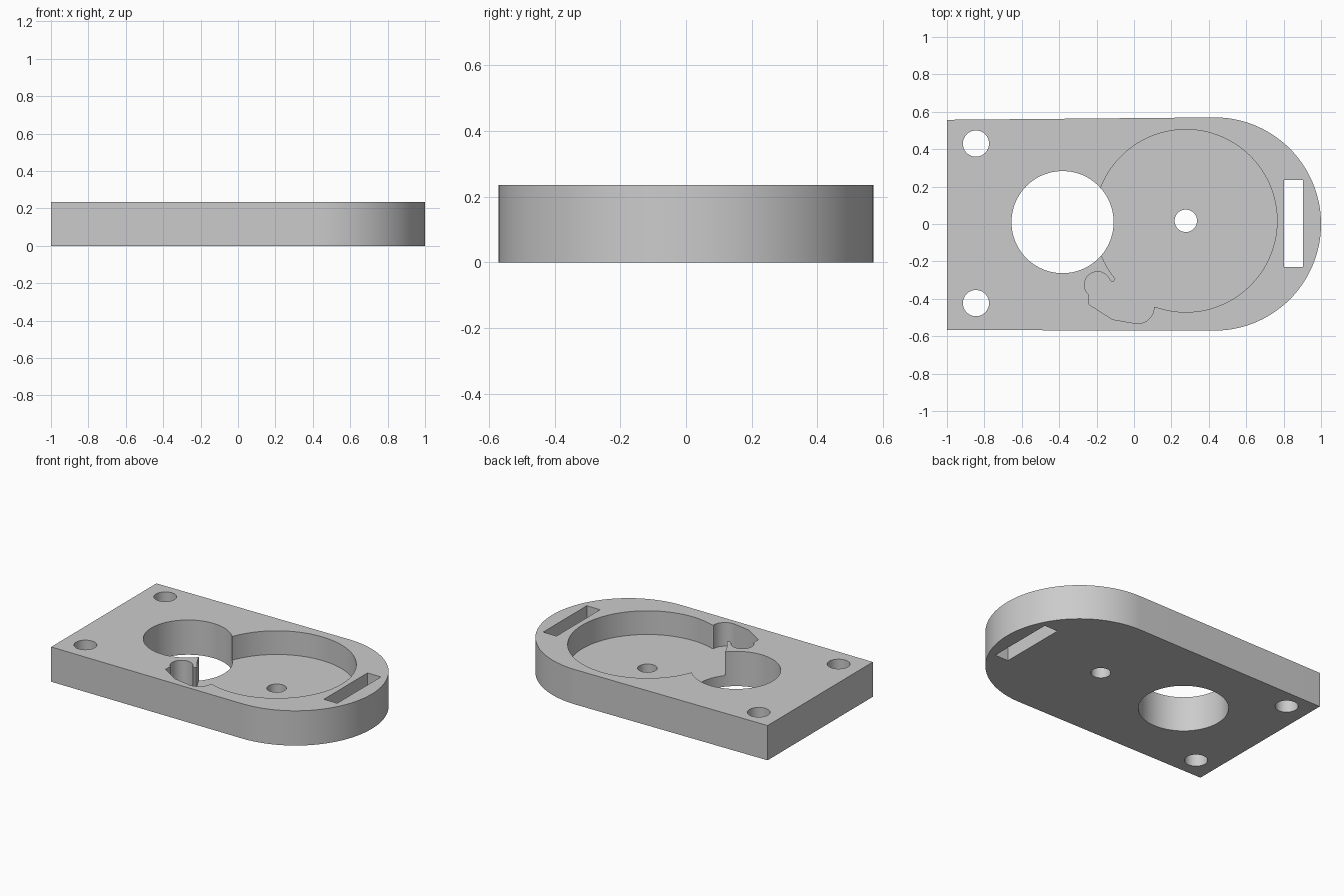
import bpy, bmesh
from math import radians, cos, sin

HEIGHT = 0.235
FLOOR = 0.075

if "Cube" in bpy.data.objects:
    bpy.data.objects.remove(bpy.data.objects["Cube"])

grey = bpy.data.materials.new("plain grey")
grey.use_nodes = True
grey.diffuse_color = (0.6, 0.6, 0.6, 1)
grey.node_tree.nodes["Principled BSDF"].inputs["Base Color"].default_value = (0.6, 0.6, 0.6, 1)


def arc(cx, cy, r, start, end, steps):
    """Points along an arc, angles in degrees."""
    angles = [radians(start + (end - start) * i / steps) for i in range(steps + 1)]
    return [(cx + r * cos(a), cy + r * sin(a)) for a in angles]


def circle(cx, cy, r, steps=96):
    return arc(cx, cy, r, 0, 360, steps)[:-1]


def prism(name, outline, low, high):
    """Extrude a flat outline between two heights."""
    bm = bmesh.new()
    face = bm.faces.new([bm.verts.new((x, y, low)) for x, y in outline])
    top = bmesh.ops.extrude_face_region(bm, geom=[face])["geom"]
    moved = [v for v in top if isinstance(v, bmesh.types.BMVert)]
    bmesh.ops.translate(bm, verts=moved, vec=(0, 0, high - low))
    bmesh.ops.recalc_face_normals(bm, faces=bm.faces)
    mesh = bpy.data.meshes.new(name)
    bm.to_mesh(mesh)
    bm.free()
    mesh.materials.append(grey)
    obj = bpy.data.objects.new(name, mesh)
    bpy.context.collection.objects.link(obj)
    return obj


# Plate with one rounded end
plate = prism("base_plate",
              arc(0.43, 0, 0.57, -90, 90, 96) + [(-1, 0.557), (-1, -0.567)],
              0, HEIGHT)
bpy.context.view_layer.objects.active = plate
plate.select_set(True)


def cut(name, outline, low=-0.1):
    cutter = prism(name, outline, low, HEIGHT + 0.1)
    cutter.hide_render = True
    mod = plate.modifiers.new(name, "BOOLEAN")
    mod.operation = "DIFFERENCE"
    mod.solver = "EXACT"
    mod.object = cutter
    bpy.ops.object.modifier_apply(modifier=name)
    bpy.data.objects.remove(cutter)


# Round pocket with a flat floor
cut("round_pocket", circle(0.277, 0.017, 0.488, 160), FLOOR)

# Side pocket that leaves a hooked finger next to the large hole
side = [(0.14, -0.40), (-0.08, -0.25), (-0.10, -0.295), (-0.108, -0.307), (-0.122, -0.307)]
side += arc(-0.195, -0.325, 0.07, 25, 215, 32)
side += [(-0.24, -0.38), (-0.24, -0.43), (-0.115, -0.51)]
side += arc(0.02, -0.445, 0.087, -100, 0, 20)
side += [(0.118, -0.442)]
cut("side_pocket", side, FLOOR)

# Through holes
cut("large_hole", circle(-0.382, 0.01, 0.273, 128))
cut("centre_hole", circle(0.277, 0.017, 0.06, 48))
for y in (0.43, -0.423):
    cut("screw_hole", circle(-0.845, y, 0.07, 48))

# Slot in the rounded end
cut("slot", [(0.803, -0.23), (0.903, -0.23), (0.903, 0.236), (0.803, 0.236)])

bpy.ops.object.shade_smooth_by_angle(angle=radians(30))
